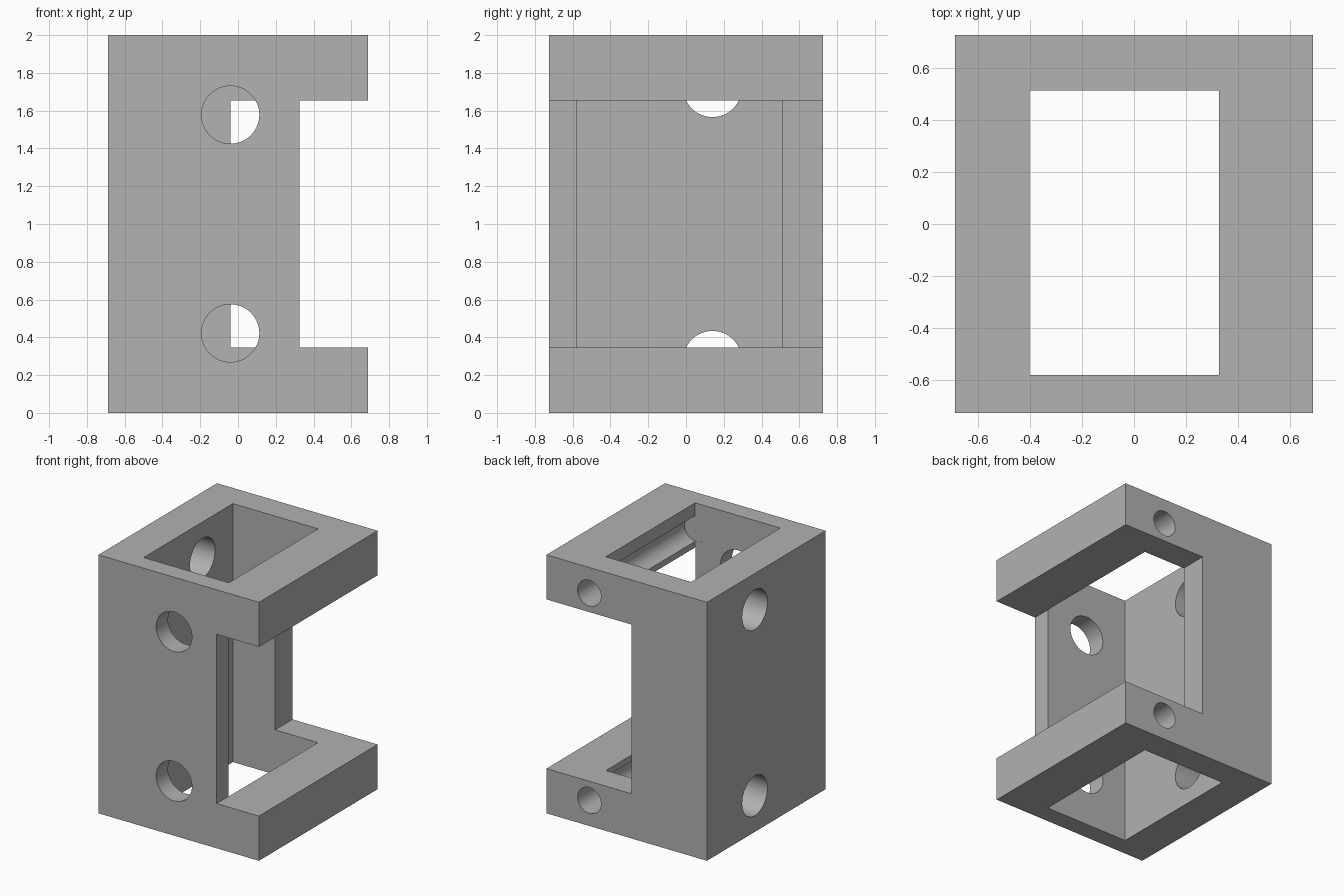
import bpy, bmesh, math
from mathutils import Matrix, Vector

cube = bpy.data.objects.get("Cube")
if cube:
    bpy.data.objects.remove(cube, do_unlink=True)

grey = bpy.data.materials.new("plain grey")
grey.use_nodes = True
grey.diffuse_color = (0.445, 0.445, 0.445, 1)
grey.node_tree.nodes["Principled BSDF"].inputs["Base Color"].default_value = grey.diffuse_color


def finish(name, bm):
    bmesh.ops.recalc_face_normals(bm, faces=bm.faces)
    mesh = bpy.data.meshes.new(name)
    bm.to_mesh(mesh)
    bm.free()
    mesh.materials.append(grey)
    obj = bpy.data.objects.new(name, mesh)
    bpy.context.collection.objects.link(obj)
    return obj


def prism(name, outline, low, high):
    """Extrude a plan outline from one height to another."""
    bm = bmesh.new()
    face = bm.faces.new([bm.verts.new((x, y, low)) for x, y in outline])
    top = bmesh.ops.extrude_face_region(bm, geom=[face])["geom"]
    verts = [v for v in top if isinstance(v, bmesh.types.BMVert)]
    bmesh.ops.translate(bm, verts=verts, vec=(0, 0, high - low))
    return finish(name, bm)


def block(name, x0, x1, y0, y1, z0, z1):
    return prism(name, [(x0, y0), (x1, y0), (x1, y1), (x0, y1)], z0, z1)


def bore(name, start, end, radius):
    """Cylinder between two points."""
    a, b = Vector(start), Vector(end)
    turn = (b - a).to_track_quat('Z', 'Y').to_matrix().to_4x4()
    bm = bmesh.new()
    bmesh.ops.create_cone(bm, cap_ends=True, segments=64, radius1=radius, radius2=radius,
                          depth=(b - a).length, matrix=Matrix.Translation((a + b) / 2) @ turn)
    return finish(name, bm)


# Outer block
body = block("bracket_body", -0.687, 0.687, -0.725, 0.725, 0, 2)

# Vertical shaft, and the side opening that wraps round to the back
cutters = [
    block("shaft_cutter", -0.402, 0.327, -0.58, 0.512, -0.1, 2.1),
    prism("side_opening_cutter",
          [(0.325, -0.8), (0.8, -0.8), (0.8, 0.8), (-0.04, 0.8), (-0.04, 0.4), (0.325, 0.4)],
          0.346, 1.655),
]

# Bores, mirrored about the middle height
for side in (-1, 1):
    front_z, end_z, rod_z = 1 + side * 0.578, 1 + side * 0.72, 1 + side * 0.802
    cutters += [
        bore("front_bore_cutter", (-0.04, -0.8, front_z), (-0.04, -0.5, front_z), 0.153),
        bore("end_bore_cutter", (-0.8, 0.14, end_z), (-0.3, 0.14, end_z), 0.154),
        bore("rod_bore_cutter", (0.32, -0.582, rod_z), (0.32, 0.8, rod_z), 0.1),
    ]

# Cut everything out of the block
bpy.context.view_layer.objects.active = body
for cutter in cutters:
    cutter.hide_render = True
    mod = body.modifiers.new("cut", 'BOOLEAN')
    mod.operation = 'DIFFERENCE'
    mod.solver = 'EXACT'
    mod.object = cutter
    bpy.ops.object.modifier_apply(modifier=mod.name)
for cutter in cutters:
    bpy.data.objects.remove(cutter, do_unlink=True)

# Smooth bores, crisp edges
bpy.ops.object.select_all(action='DESELECT')
body.select_set(True)
bpy.ops.object.shade_smooth_by_angle(angle=math.radians(30))
